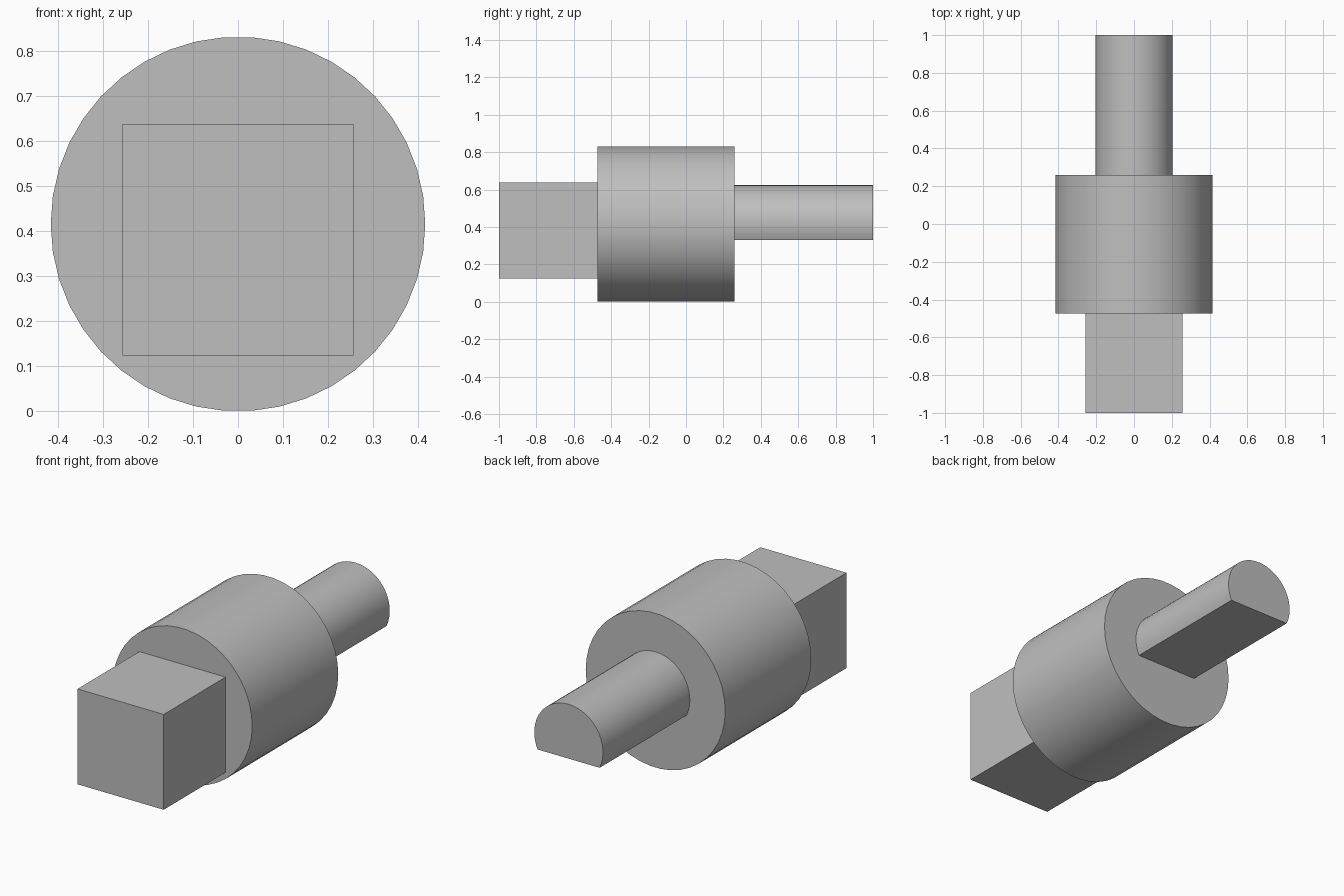
import bpy, bmesh
from math import sin, cos, tau, asin, pi, radians

cube = bpy.data.objects.get("Cube")
if cube:
    bpy.data.objects.remove(cube, do_unlink=True)

grey = bpy.data.materials.new("plain grey")
grey.use_nodes = True
colour = (0.52, 0.52, 0.52, 1)
grey.diffuse_color = colour
grey.node_tree.nodes["Principled BSDF"].inputs["Base Color"].default_value = colour


def arc(radius, centre_z, start, sweep, steps):
    """Points (x, z) along an arc, excluding the end of a full turn."""
    count = steps if sweep == tau else steps + 1
    angles = [start + sweep * i / steps for i in range(count)]
    return [(radius * cos(a), centre_z + radius * sin(a)) for a in angles]


def prism(name, profile, y_front, y_back):
    """Extrude an (x, z) profile along y."""
    bm = bmesh.new()
    face = bm.faces.new([bm.verts.new((x, y_front, z)) for x, z in profile])
    result = bmesh.ops.extrude_face_region(bm, geom=[face], use_keep_orig=True)
    moved = [g for g in result["geom"] if isinstance(g, bmesh.types.BMVert)]
    bmesh.ops.translate(bm, vec=(0, y_back - y_front, 0), verts=moved)
    bmesh.ops.recalc_face_normals(bm, faces=bm.faces)
    mesh = bpy.data.meshes.new(name)
    bm.to_mesh(mesh)
    bm.free()
    mesh.materials.append(grey)
    obj = bpy.data.objects.new(name, mesh)
    bpy.context.collection.objects.link(obj)
    bpy.ops.object.select_all(action="DESELECT")
    obj.select_set(True)
    bpy.context.view_layer.objects.active = obj
    bpy.ops.object.shade_smooth_by_angle(angle=radians(30))
    return obj


# Round central body
prism("body", arc(0.416, 0.416, 0, tau, 42), -0.473, 0.26)

# Square block at the front
half, mid = 0.257, 0.381
prism("square_block", [(-half, mid - half), (half, mid - half),
                       (half, mid + half), (-half, mid + half)], -1, -0.473)

# Rear shaft with a flat underside
radius, axis, flat = 0.205, 0.419, 0.331
dip = asin((axis - flat) / radius)
prism("flatted_shaft", arc(radius, axis, -dip, pi + 2 * dip, 30), 0.26, 1)
